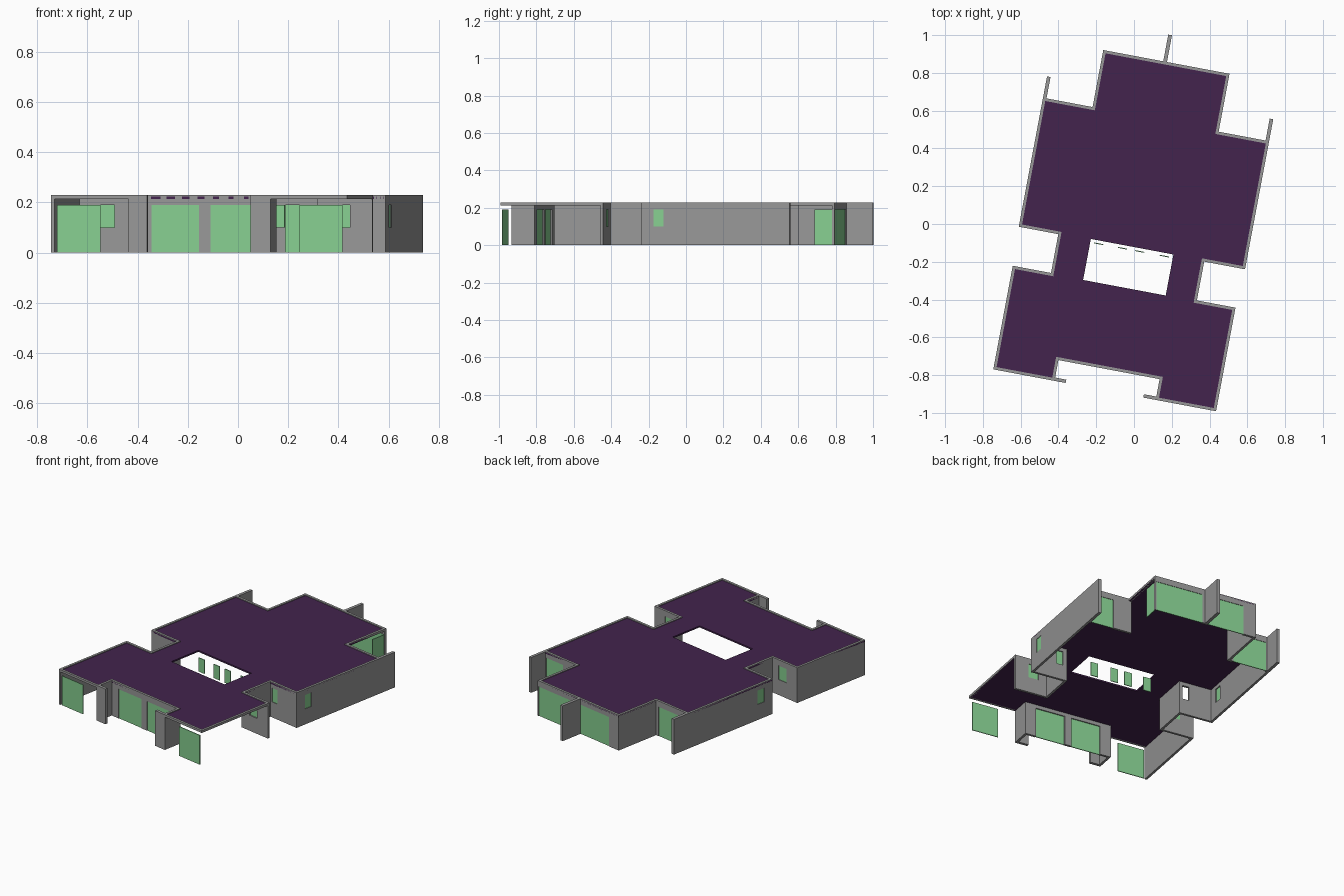
import bpy, bmesh, math

if "Cube" in bpy.data.objects:
    bpy.data.objects.remove(bpy.data.objects["Cube"])

TURN = math.radians(-10.65)   # the plan is turned on its plot
T = 0.015                     # wall thickness
TOP, EAVE, HEAD, SILL = 0.228, 0.213, 0.19, 0.10


def material(name, rgb):
    m = bpy.data.materials.new(name)
    m.use_nodes = True
    m.diffuse_color = (*rgb, 1)
    bsdf = m.node_tree.nodes["Principled BSDF"]
    bsdf.inputs["Base Color"].default_value = (*rgb, 1)
    bsdf.inputs["Roughness"].default_value = 0.8
    return m


GREY = material("wall grey", (0.31, 0.31, 0.31))
GREEN = material("glass green", (0.24, 0.62, 0.28))
PURPLE = material("roof purple", (0.056, 0.017, 0.074))


def finish(name, bm, mat):
    bmesh.ops.recalc_face_normals(bm, faces=bm.faces)
    mesh = bpy.data.meshes.new(name)
    bm.to_mesh(mesh)
    bm.free()
    mesh.materials.append(mat)
    ob = bpy.data.objects.new(name, mesh)
    ob.rotation_euler.z = TURN
    bpy.context.collection.objects.link(ob)
    return ob


def boxes(name, spans, mat):
    """One object made of boxes, each given as two opposite corners."""
    bm = bmesh.new()
    for lo, hi in spans:
        vs = bmesh.ops.create_cube(bm, size=1)["verts"]
        for v in vs:
            for i in range(3):
                v.co[i] = (lo[i] + hi[i]) / 2 + v.co[i] * (hi[i] - lo[i])
    return finish(name, bm, mat)


# Plan outline, clockwise from the front right corner
W, E = -0.59, 0.61
PLAN = [(W, -.894), (W, -.336), (-.384, -.336), (-.384, -.127),
        (-.597, -.127), (-.597, .568), (-.33, .568), (-.33, .875),
        (.35, .875), (.35, .563), (.622, .563), (.622, -.127),
        (.402, -.127), (.402, -.336), (E, -.336), (E, -.894),
        (.285, -.894), (.285, -.782), (-.26, -.782), (-.26, -.894)]
COURT = [(-.21, -.341), (.235, -.341), (.235, -.12), (-.21, -.12)]

# Wall on each outline edge: name, solid or open, openings (from, to, sill), glazed
WALLS = [
    ("west_front_wall", True, [], True),
    ("west_recess_front_wall", True, [(-.50, -.435, SILL)], True),
    ("west_recess_wall", True, [], True),
    ("west_recess_back_wall", True, [(-.435, -.39, SILL)], False),
    ("west_back_wall", True, [(-.06, -.005, SILL)], True),
    ("back_west_wall", True, [(-.57, -.35, 0)], True),
    ("back_bay_west_wall", True, [], True),
    ("back_bay_wall", True, [(-.247, -.008, 0), (.03, .342, 0)], True),
    ("back_bay_east_side", False, [(.765, .865, 0)], True),
    ("back_east_wall", True, [(.455, .60, 0)], True),
    ("east_back_wall", True, [(-.06, -.005, SILL)], True),
    ("east_recess_back_wall", True, [(.415, .46, SILL)], True),
    ("east_recess_wall", True, [], True),
    ("east_recess_front_wall", True, [(.455, .52, SILL)], True),
    ("east_front_side", False, [], True),
    ("front_east_side", False, [(.417, .59, 0)], True),
    ("porch_east_wall", True, [], True),
    ("porch_wall", True, [(-.203, -.01, 0), (.035, .228, 0)], True),
    ("porch_west_wall", True, [], True),
    ("front_west_side", False, [(-.565, -.39, 0)], True),
]


def build_wall(i, name, solid, openings, glazed):
    n = len(PLAN)
    p0, a, b, p3 = (PLAN[(i + k) % n] for k in (-1, 0, 1, 2))
    ax = 0 if abs(b[0] - a[0]) > abs(b[1] - a[1]) else 1
    sign = 1 if b[ax] > a[ax] else -1
    inward = -sign if ax == 0 else sign      # interior lies right of travel
    face = a[1 - ax]
    start, end = a[ax], b[ax]
    # run on past inner corners so that neighbouring walls meet
    if (p0[1 - ax] - face) * inward < 0:
        start -= sign * T
    if (p3[1 - ax] - face) * inward < 0:
        end += sign * T
    lo, hi = min(start, end), max(start, end)

    def span(s, e, z0, z1, d0=0.0, d1=T):
        c = sorted((face + inward * d0, face + inward * d1))
        if ax == 0:
            return (s, c[0], z0), (e, c[1], z1)
        return (c[0], s, z0), (c[1], e, z1)

    parts = [span(lo, hi, EAVE, TOP)]
    if solid:
        at = lo
        for s, e, sill in openings:
            parts += [span(at, s, 0, EAVE), span(s, e, HEAD, EAVE)]
            if sill:
                parts.append(span(s, e, 0, sill))
            at = e
        parts.append(span(at, hi, 0, EAVE))
    boxes(name, parts, GREY)
    if glazed and openings:
        panes = [span(s, e, sill, HEAD, .003, .008) for s, e, sill in openings]
        boxes(name + "_glass", panes, GREEN)


for i, spec in enumerate(WALLS):
    build_wall(i, *spec)

# Free-standing fins at the back and short returns beside the porch
for name, x0, x1, y0, y1 in [
        ("back_west_fin", -.597, -.578, .56, .683),
        ("back_middle_fin", -.007, .013, .87, 1.019),
        ("back_east_fin", .603, .622, .555, .681),
        ("porch_west_return", -.262, -.20, -.894, -.876),
        ("porch_east_return", .218, .287, -.894, -.876)]:
    boxes(name, [((x0, y0, 0), (x1, y1, TOP))], GREY)

# Panes along the back of the courtyard
boxes("courtyard_glass",
      [((u - .025, -.14, SILL), (u + .025, -.135, HEAD))
       for u in (-.165, -.036, .056, .19)], GREEN)

# Roof slab with the courtyard opening, set just inside the rim
bm = bmesh.new()
edges = []
for loop in (PLAN, COURT):
    vs = [bm.verts.new((x, y, EAVE)) for x, y in loop]
    edges += [bm.edges.new((vs[k - 1], vs[k])) for k in range(len(vs))]
bmesh.ops.triangle_fill(bm, edges=edges, use_beauty=True, normal=(0, 0, 1))
bmesh.ops.dissolve_limit(bm, angle_limit=0.01, verts=bm.verts, edges=bm.edges)
ext = bmesh.ops.extrude_face_region(bm, geom=bm.faces[:], use_keep_orig=True)
for g in ext["geom"]:
    if isinstance(g, bmesh.types.BMVert):
        g.co.z += 0.010
finish("roof_slab", bm, PURPLE)
